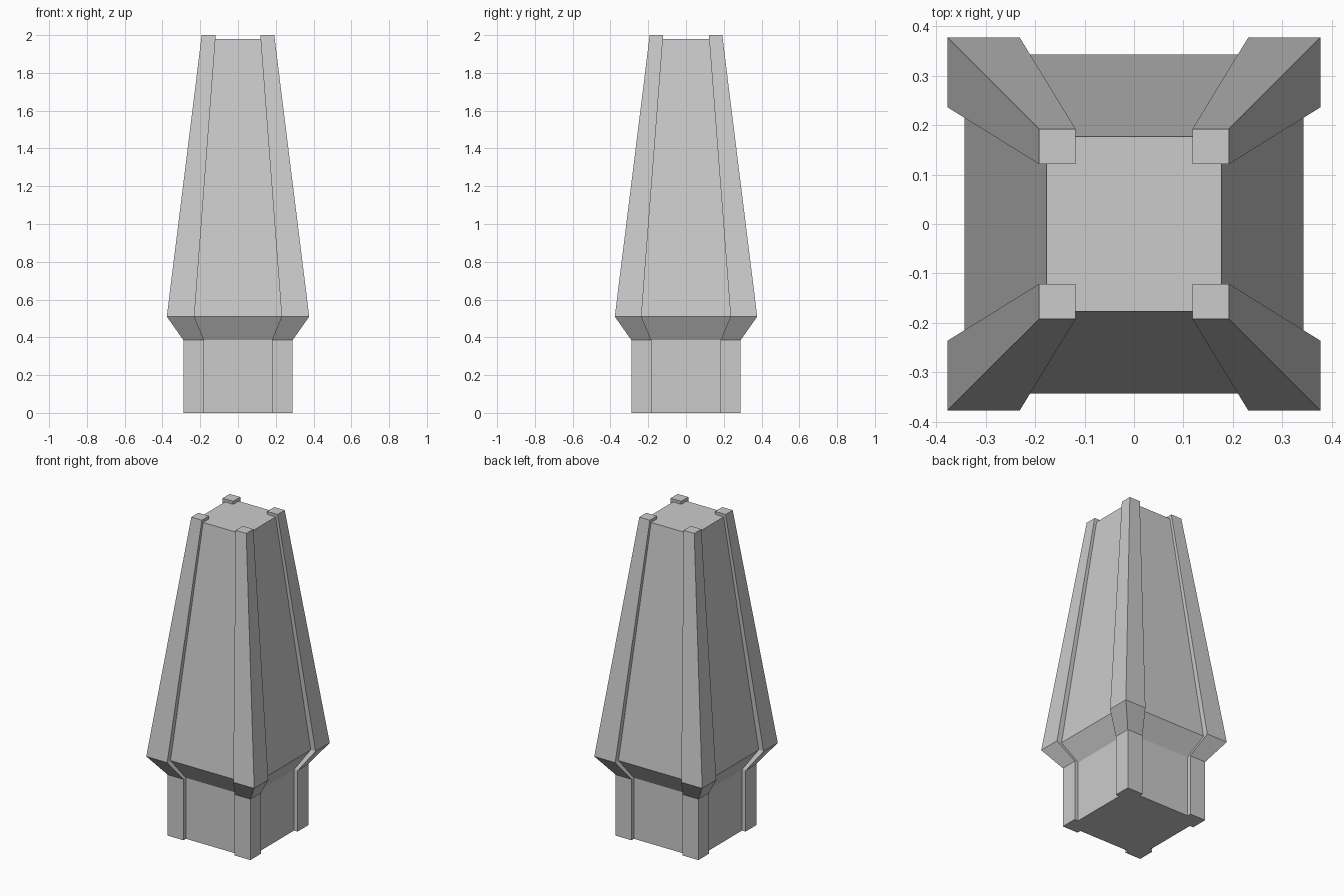
import bpy, bmesh

if "Cube" in bpy.data.objects:
    bpy.data.objects.remove(bpy.data.objects["Cube"])


def loft(name, sections):
    """Stack of rectangles (x0, x1, y0, y1, z) joined into a closed solid."""
    bm = bmesh.new()
    rings = [[bm.verts.new((x, y, z)) for x, y in
              ((x0, y0), (x1, y0), (x1, y1), (x0, y1))]
             for x0, x1, y0, y1, z in sections]
    for a, b in zip(rings, rings[1:]):
        for i in range(4):
            j = (i + 1) % 4
            bm.faces.new((a[i], a[j], b[j], b[i]))
    bm.faces.new(rings[0][::-1])
    bm.faces.new(rings[-1])
    bmesh.ops.recalc_face_normals(bm, faces=bm.faces)
    mesh = bpy.data.meshes.new(name)
    bm.to_mesh(mesh)
    bm.free()
    obj = bpy.data.objects.new(name, mesh)
    bpy.context.collection.objects.link(obj)
    return obj


# Tapered central body, slightly recessed behind the corner posts
core = [(0.264, 0.0), (0.264, 0.385), (0.343, 0.51), (0.177, 1.98)]
loft("tapered_body", [(-h, h, -h, h, z) for h, z in core])

# Corner post following the same profile: inner x, inner y, outer, height
post = [(0.179, 0.183, 0.289, 0.0), (0.179, 0.183, 0.289, 0.385),
        (0.231, 0.236, 0.377, 0.51), (0.118, 0.121, 0.192, 2.0)]
posts = loft("corner_posts", [(ix, o, iy, o, z) for ix, iy, o, z in post])

# Mirror to all four corners
mirror = posts.modifiers.new("four_corners", 'MIRROR')
mirror.use_axis = (True, True, False)
mirror.use_mirror_merge = False
